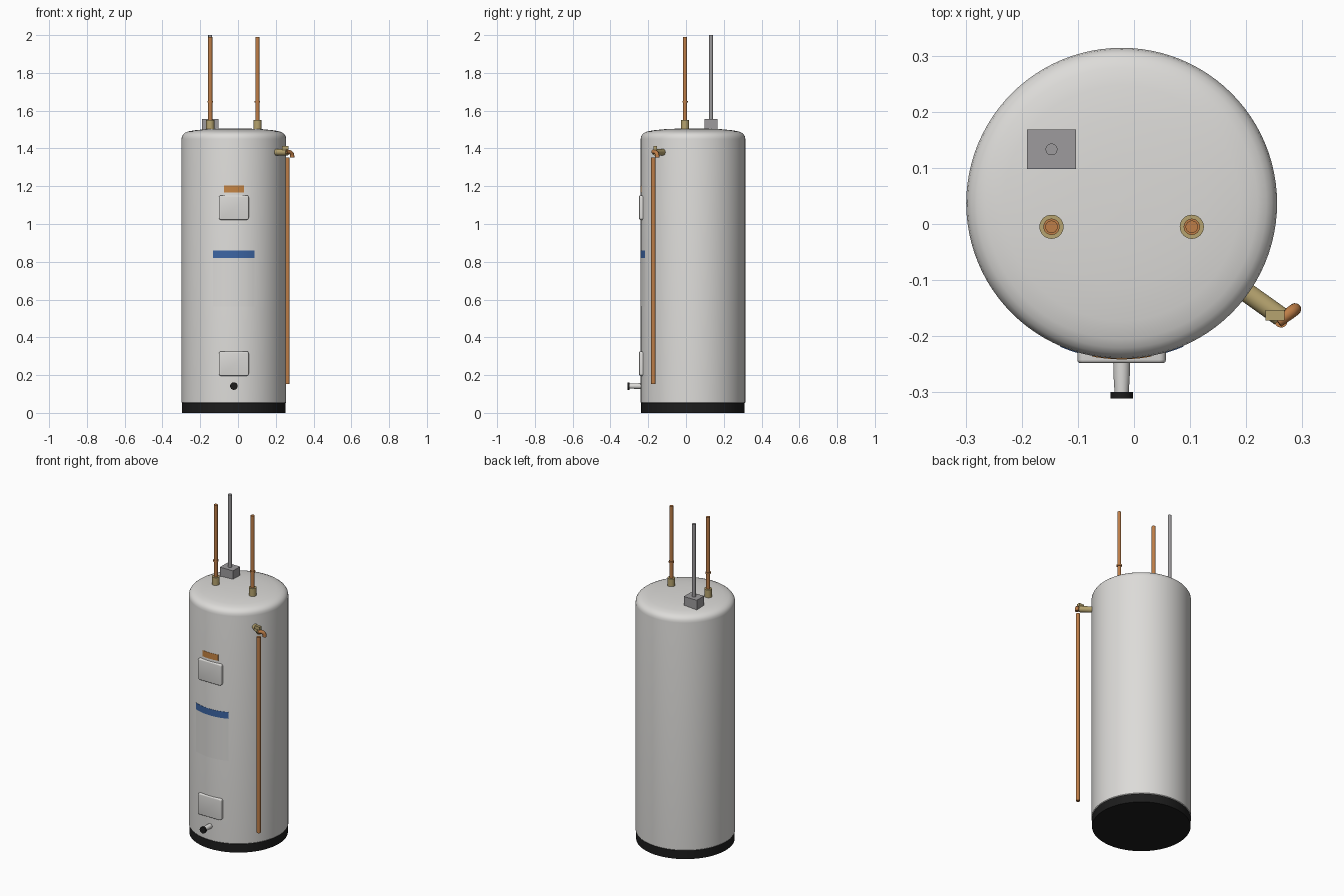
import bpy, bmesh, math
from mathutils import Vector

if "Cube" in bpy.data.objects:
    bpy.data.objects.remove(bpy.data.objects["Cube"])

CX, CY, R = -0.022, 0.037, 0.277   # tank axis and radius


def mat(name, rgb):
    m = bpy.data.materials.new(name)
    m.diffuse_color = (*rgb, 1)
    m.use_nodes = True
    m.node_tree.nodes["Principled BSDF"].inputs["Base Color"].default_value = m.diffuse_color
    return m


WHITE = mat("tank_white", (0.72, 0.71, 0.69))
BLACK = mat("black_plastic", (0.012, 0.012, 0.012))
COPPER = mat("copper", (0.52, 0.21, 0.065))
BRASS = mat("brass", (0.47, 0.37, 0.16))
GREY = mat("galvanised_grey", (0.34, 0.33, 0.34))
BLUE = mat("label_blue", (0.045, 0.13, 0.37))
ORANGE = mat("label_orange", (0.56, 0.23, 0.055))


def finish(name, bm, material, smooth=True):
    bmesh.ops.recalc_face_normals(bm, faces=bm.faces[:])
    me = bpy.data.meshes.new(name)
    bm.to_mesh(me)
    bm.free()
    ob = bpy.data.objects.new(name, me)
    bpy.context.collection.objects.link(ob)
    me.materials.append(material)
    if smooth:
        shade(ob)
    return ob


def shade(ob):
    bpy.ops.object.select_all(action='DESELECT')
    ob.select_set(True)
    bpy.context.view_layer.objects.active = ob
    bpy.ops.object.shade_smooth_by_angle(angle=math.radians(35))


def lathe(name, profile, origin, axis, material, n=32):
    """Revolve (radius, height) points around an axis; ends on the axis or capped."""
    bm = bmesh.new()
    q = Vector((0, 0, 1)).rotation_difference(Vector(axis).normalized())
    rings = []
    for r, h in profile:
        rings.append([bm.verts.new(Vector(origin) + q @ Vector(
            (r * math.cos(math.tau * i / n), r * math.sin(math.tau * i / n), h)))
            for i in range(n)])
    for a, b in zip(rings, rings[1:]):
        for i in range(n):
            j = (i + 1) % n
            bm.faces.new((a[i], a[j], b[j], b[i]))
    bm.faces.new(rings[0][::-1])
    bm.faces.new(rings[-1])
    return finish(name, bm, material)


def box(name, lo, hi, material, bevel=0):
    bm = bmesh.new()
    bmesh.ops.create_cube(bm, size=1)
    for v in bm.verts:
        v.co = [lo[k] + (v.co[k] + 0.5) * (hi[k] - lo[k]) for k in range(3)]
    if bevel:   # round the corners seen from the front, then the front rim
        bmesh.ops.bevel(bm, geom=[e for e in bm.edges
                        if abs(e.verts[0].co.y - e.verts[1].co.y) > 1e-5],
                        offset=bevel * 2, segments=5, profile=0.5, affect='EDGES')
        bmesh.ops.bevel(bm, geom=[e for e in bm.edges
                        if all(abs(v.co.y - lo[1]) < 1e-5 for v in e.verts)],
                        offset=bevel, segments=3, profile=0.5, affect='EDGES')
    return finish(name, bm, material, smooth=bool(bevel))


def label(name, half_width, z0, z1, material, n=24):
    """Thin plate wrapped around the front of the tank."""
    bm = bmesh.new()
    half = math.asin(half_width / R)
    loops = []
    for i in range(n + 1):
        a = -math.pi / 2 - half + 2 * half * i / n
        loops.append([bm.verts.new((CX + r * math.cos(a), CY + r * math.sin(a), z))
                      for r, z in ((R - .002, z0), (R + .0012, z0),
                                   (R + .0012, z1), (R - .002, z1))])
    for a, b in zip(loops, loops[1:]):
        for k in range(4):
            m = (k + 1) % 4
            bm.faces.new((a[k], b[k], b[m], a[m]))
    bm.faces.new(loops[0])
    bm.faces.new(loops[-1])
    return finish(name, bm, material)


UP = (0, 0, 1)

# Base ring and tank shell with domed top
lathe("base_ring", [(0.274, 0), (0.274, 0.056)], (CX, CY, 0), UP, BLACK, 96)
lathe("tank_shell", [(0.272, 0.05), (R, 0.056), (R, 1.45), (0.2745, 1.464),
                     (0.268, 1.475), (0.258, 1.483), (0.242, 1.490), (0.21, 1.496),
                     (0.15, 1.502), (0.08, 1.505), (0.002, 1.506)],
      (CX, CY, 0), UP, WHITE, 96)

# Access panels
for name, z0, z1 in (("lower_access_panel", 0.196, 0.326),
                     ("upper_access_panel", 1.022, 1.152)):
    box(name, (CX - 0.079, -0.248, z0), (CX + 0.079, -0.215, z1), WHITE, 0.006)

# Wrapped labels
label("warning_label", 0.053, 1.167, 1.204, ORANGE)
label("label_header", 0.110, 0.820, 0.860, BLUE)
label("label_body", 0.110, 0.562, 0.820, WHITE)

# Water pipes with brass nipples and coupling rings
for side, x in (("left", -0.147), ("right", 0.103)):
    o = (x, -0.005, 0)
    lathe(side + "_nipple", [(0.0215, 1.48), (0.0215, 1.55)], o, UP, BRASS)
    lathe(side + "_water_pipe", [(0.011, 1.54), (0.011, 1.99)], o, UP, COPPER)
    lathe(side + "_pipe_coupling", [(0.0145, 1.642), (0.0145, 1.652)], o, UP, COPPER)

# Junction box and conduit
box("junction_box", (-0.191, 0.098, 1.485), (-0.103, 0.168, 1.555), GREY)
lathe("conduit", [(0.0105, 1.55), (0.0105, 2.0)], (-0.147, 0.133, 0), UP, GREY)

# Relief valve, lever, elbow and discharge pipe
a = math.radians(-35.5)
d = Vector((math.cos(a), math.sin(a), 0))
centre = Vector((CX, CY, 1.38))
lathe("relief_valve", [(0.0175, 0.25), (0.0175, 0.348)], centre, d, BRASS)
box("relief_lever", (0.234, -0.172, 1.393), (0.268, -0.153, 1.412), BRASS)

cu = bpy.data.curves.new("relief_elbow", 'CURVE')
cu.dimensions = '3D'
cu.bevel_depth = 0.011
cu.bevel_resolution = 5
cu.use_fill_caps = True
sp = cu.splines.new('POLY')
path = [(0.256, -0.174, 1.383), (0.270, -0.164, 1.382), (0.279, -0.158, 1.378),
        (0.285, -0.1535, 1.371), (0.287, -0.152, 1.362), (0.287, -0.152, 1.352)]
sp.points.add(len(path) - 1)
for p, c in zip(sp.points, path):
    p.co = (*c, 1)
elbow = bpy.data.objects.new("relief_elbow", cu)
bpy.context.collection.objects.link(elbow)
cu.materials.append(COPPER)
bpy.ops.object.select_all(action='DESELECT')
elbow.select_set(True)
bpy.context.view_layer.objects.active = elbow
bpy.ops.object.convert(target='MESH')
shade(bpy.context.view_layer.objects.active)

lathe("discharge_pipe", [(0.0115, 0.152), (0.0115, 1.352)], (0.262, -0.173, 0), UP, COPPER)

# Drain valve with black cap
drain = (CX, -0.225, 0.142)
lathe("drain_valve", [(0.0155, 0), (0.0145, 0.045), (0.0125, 0.078)], drain, (0, -1, 0), WHITE)
lathe("drain_cap", [(0.020, 0.074), (0.020, 0.086)], drain, (0, -1, 0), BLACK)
